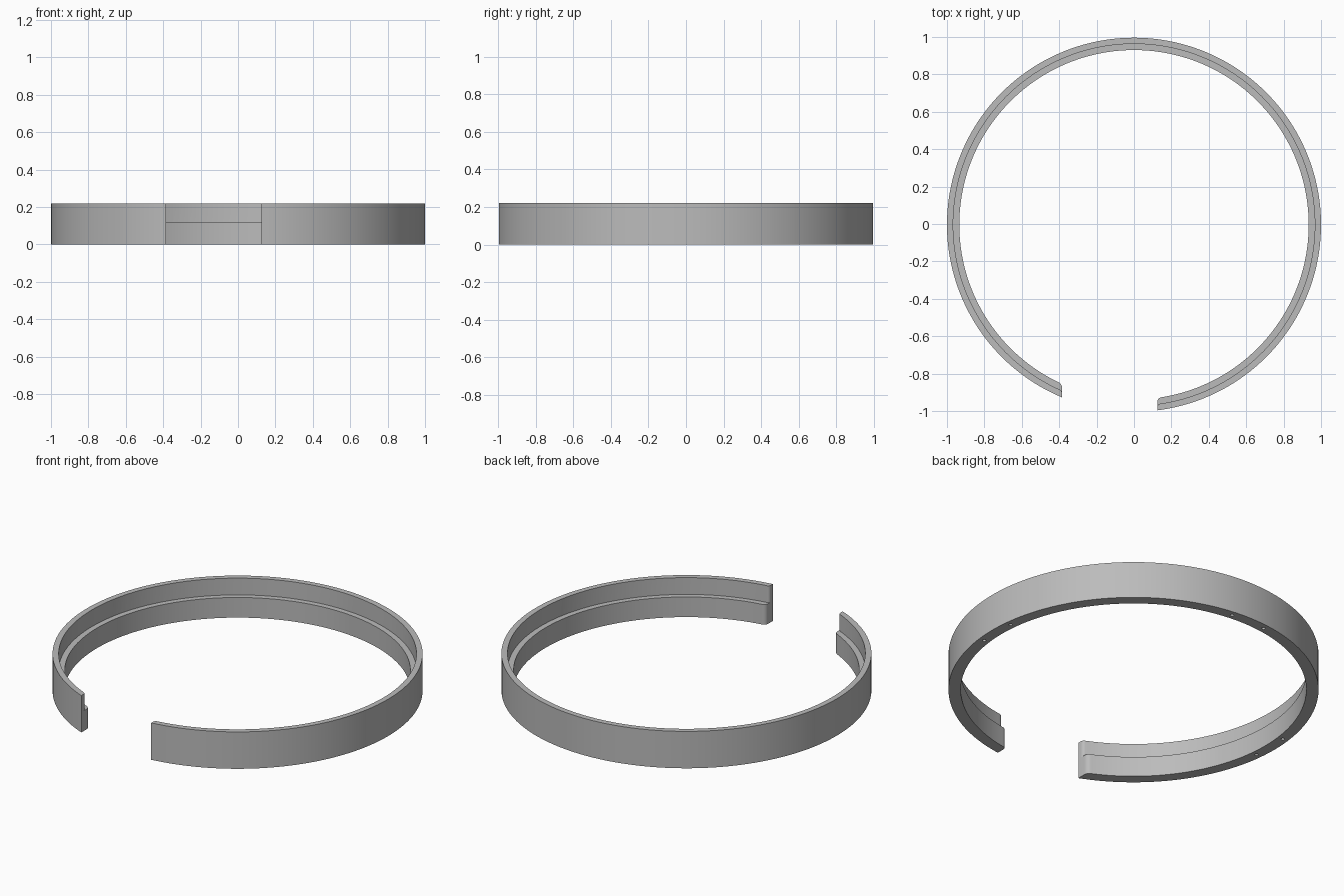
import bpy, bmesh
from math import asin, pi, cos, sin, radians

if "Cube" in bpy.data.objects:
    bpy.data.objects.remove(bpy.data.objects["Cube"], do_unlink=True)

OUTER, STEP, INNER = 1.0, 0.967, 0.934
LEDGE_Z, TOP_Z = 0.12, 0.22
GAP_LEFT, GAP_RIGHT = 0.125, -0.385   # flat gap ends, facing along x
CENTRE_Y = -0.004
SEGMENTS = 180

grey = bpy.data.materials.new("grey")
grey.use_nodes = True
colour = (0.5, 0.5, 0.5, 1)
grey.diffuse_color = colour
grey.node_tree.nodes["Principled BSDF"].inputs["Base Color"].default_value = colour


def add_object(name, bm):
    bmesh.ops.recalc_face_normals(bm, faces=bm.faces)
    mesh = bpy.data.meshes.new(name)
    bm.to_mesh(mesh)
    bm.free()
    mesh.materials.append(grey)
    ob = bpy.data.objects.new(name, mesh)
    bpy.context.collection.objects.link(ob)
    return ob


def open_band(name, r_in, z0, z1, fillet):
    """C-shaped band whose ends are cut flat, with rounded inner end corners."""
    bm = bmesh.new()
    rings = []
    for r, z in ((r_in, z0), (OUTER, z0), (OUTER, z1), (r_in, z1)):
        start = -pi / 2 + asin(GAP_LEFT / r)
        end = 3 * pi / 2 + asin(GAP_RIGHT / r)
        angles = [start + (end - start) * i / SEGMENTS for i in range(SEGMENTS + 1)]
        rings.append([bm.verts.new((r * cos(a), r * sin(a) + CENTRE_Y, z)) for a in angles])
    for k in range(4):
        a, b = rings[k], rings[(k + 1) % 4]
        for i in range(SEGMENTS):
            bm.faces.new((a[i], a[i + 1], b[i + 1], b[i]))
    for i in (0, SEGMENTS):
        bm.faces.new([ring[i] for ring in rings])
    corners = [bm.edges.get((rings[0][i], rings[3][i])) for i in (0, SEGMENTS)]
    bmesh.ops.bevel(bm, geom=corners, offset=fillet, segments=6, profile=0.5,
                    affect='EDGES', clamp_overlap=False)
    return add_object(name, bm)


def boolean(target, other, operation):
    mod = target.modifiers.new(operation.lower(), 'BOOLEAN')
    mod.operation = operation
    mod.solver = 'EXACT'
    mod.object = other
    bpy.context.view_layer.objects.active = target
    bpy.ops.object.modifier_apply(modifier=mod.name)
    bpy.data.objects.remove(other, do_unlink=True)


# Thick lower band with a ledge, and the thin wall above it
ring = open_band("stepped_open_ring", INNER, 0, LEDGE_Z, 0.02)
wall = open_band("upper_wall", STEP, LEDGE_Z, TOP_Z, 0.014)
boolean(ring, wall, 'UNION')

# Pairs of small blind holes in the underside
bm = bmesh.new()
for side in (0, 90, 180):
    for offset in (-6.6, 6.6):
        a = radians(side + offset)
        made = bmesh.ops.create_cone(bm, cap_ends=True, segments=20, radius1=0.01,
                                     radius2=0.01, depth=0.1)
        bmesh.ops.translate(bm, verts=made["verts"],
                            vec=(STEP * cos(a), STEP * sin(a) + CENTRE_Y, 0))
boolean(ring, add_object("hole_cutter", bm), 'DIFFERENCE')

# Smooth curved walls, crisp rims
bpy.ops.object.select_all(action='DESELECT')
ring.select_set(True)
bpy.context.view_layer.objects.active = ring
bpy.ops.object.shade_smooth_by_angle(angle=radians(30))
